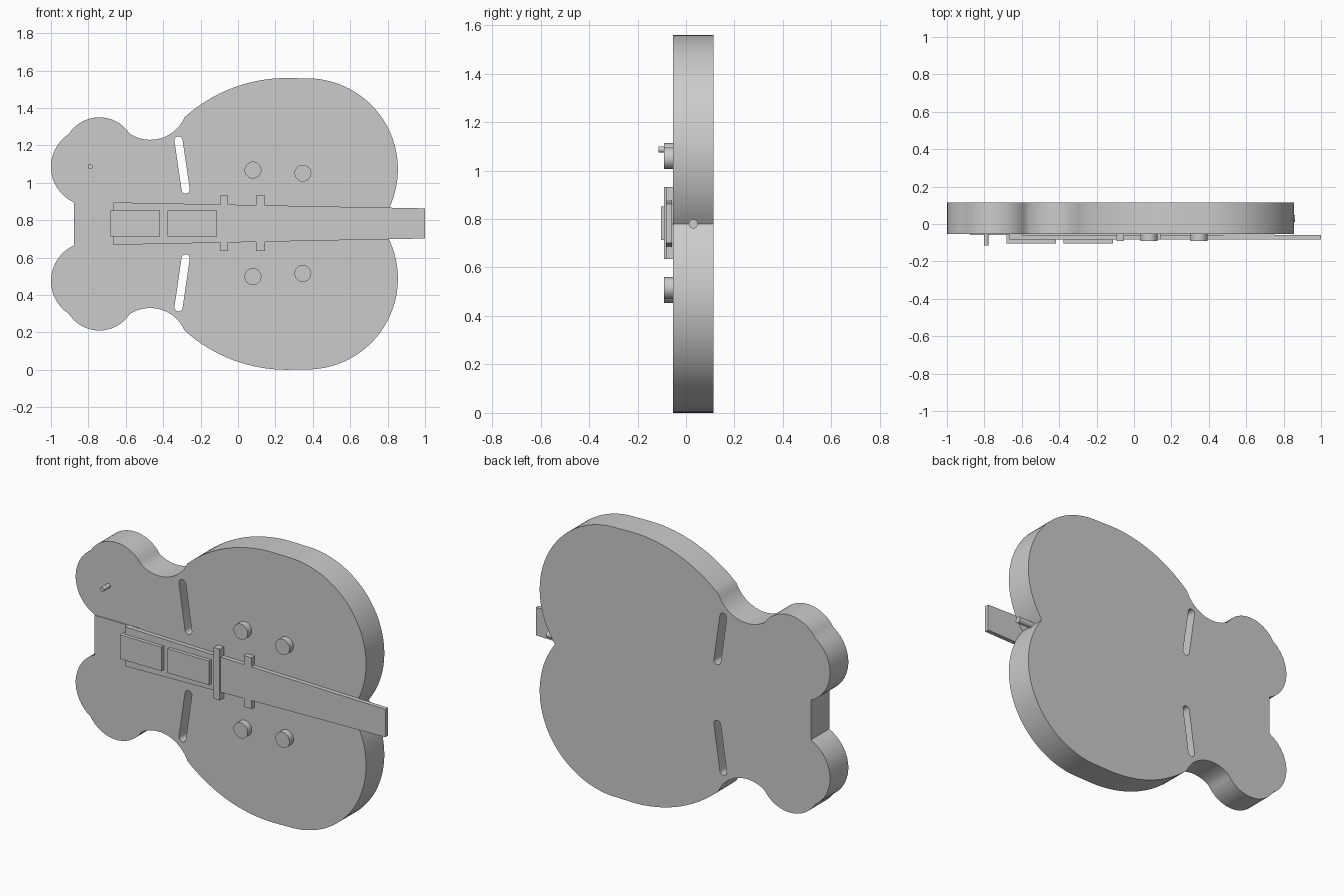
import bpy, bmesh, math
from mathutils import Vector

if "Cube" in bpy.data.objects:
    bpy.data.objects.remove(bpy.data.objects["Cube"], do_unlink=True)

MID = 0.78       # height of the centre line
FRONT, BACK = -0.053, 0.114

grey = bpy.data.materials.new("plain grey")
grey.use_nodes = True
grey.diffuse_color = (0.6, 0.6, 0.6, 1)
grey.node_tree.nodes["Principled BSDF"].inputs["Base Color"].default_value = (0.6, 0.6, 0.6, 1)


def arc(a, b, c, n):
    """Points on the circle through a, b and c, leaving out the last."""
    (ax, ay), (bx, by), (cx, cy) = a, b, c
    d = 2 * (ax * (by - cy) + bx * (cy - ay) + cx * (ay - by))
    sa, sb, sc = (x * x + y * y for x, y in (a, b, c))
    ox = (sa * (by - cy) + sb * (cy - ay) + sc * (ay - by)) / d
    oy = (sa * (cx - bx) + sb * (ax - cx) + sc * (bx - ax)) / d
    r = math.hypot(ax - ox, ay - oy)
    t0 = math.atan2(ay - oy, ax - ox)
    sweep = -((t0 - math.atan2(cy - oy, cx - ox)) % math.tau)
    if d > 0:
        sweep += math.tau
    return [(ox + r * math.cos(t0 + sweep * i / n), oy + r * math.sin(t0 + sweep * i / n))
            for i in range(n)]


def flip(points):
    return [(x, 2 * MID - z) for x, z in reversed(points)]


def plate(name, loops, front, back):
    """Extrude outlines in x and z; inner loops become holes."""
    curve = bpy.data.curves.new(name, 'CURVE')
    curve.dimensions = '2D'
    curve.fill_mode = 'BOTH'
    curve.extrude = (back - front) / 2
    for loop in loops:
        spline = curve.splines.new('POLY')
        spline.points.add(len(loop) - 1)
        for point, (x, z) in zip(spline.points, loop):
            point.co = (x, z, 0, 1)
        spline.use_cyclic_u = True
    obj = bpy.data.objects.new(name, curve)
    bpy.context.collection.objects.link(obj)
    obj.rotation_euler.x = math.pi / 2
    obj.location.y = (front + back) / 2
    bpy.ops.object.select_all(action='DESELECT')
    obj.select_set(True)
    bpy.context.view_layer.objects.active = obj
    bpy.ops.object.convert(target='MESH')
    obj = bpy.context.object
    bm = bmesh.new()
    bm.from_mesh(obj.data)
    bmesh.ops.remove_doubles(bm, verts=bm.verts, dist=0.0001)
    bmesh.ops.recalc_face_normals(bm, faces=bm.faces)
    bm.to_mesh(obj.data)
    bm.free()
    obj.data.materials.clear()
    obj.data.materials.append(grey)
    bpy.ops.object.shade_smooth_by_angle(angle=math.radians(30))
    return obj


def box(name, x0, x1, z0, z1, front, back):
    return plate(name, [[(x0, z0), (x1, z0), (x1, z1), (x0, z1)]], front, back)


def rod(name, start, end, radius, sides=32):
    start, end = Vector(start), Vector(end)
    axis = end - start
    bpy.ops.mesh.primitive_cylinder_add(
        vertices=sides, radius=radius, depth=axis.length, location=(start + end) / 2,
        rotation=axis.to_track_quat('Z', 'Y').to_euler())
    obj = bpy.context.object
    obj.name = name
    obj.data.materials.append(grey)
    bpy.ops.object.shade_smooth_by_angle(angle=math.radians(30))


# Body: upper half outline, mirrored, with two slanted sound slots
upper = (arc((-0.877, 0.895), (-1.0, 1.09), (-0.905, 1.26), 16)
         + arc((-0.905, 1.26), (-0.74, 1.35), (-0.58, 1.263), 16)
         + arc((-0.58, 1.263), (-0.457, 1.23), (-0.286, 1.35), 16)
         + arc((-0.286, 1.35), (0.06, 1.535), (0.26, 1.56), 16)
         + [(0.26, 1.56)]
         + arc((0.355, 1.558), (0.855, 1.07), (0.757, MID), 40))
outline = upper + [(0.757, MID)] + flip(upper)

top, low, r = Vector((-0.318, 1.226)), Vector((-0.28, 0.964)), 0.022
along = (top - low).normalized() * r
side = Vector((-along.y, along.x))
slot = [tuple(p) for p in
        arc(top + side, top + along, top - side, 10) + [top - side]
        + arc(low - side, low - along, low + side, 10) + [low + side]]
plate("body", [outline, slot, flip(slot)], FRONT, BACK)

# Neck: thin base strip and tapered fingerboard
box("neck_base", -0.877, 0.75, 0.70, 0.865, -0.058, FRONT)
box("neck_heel", -0.877, -0.6, 0.668, 0.895, -0.058, FRONT)
plate("fingerboard", [[(-0.665, 0.668), (1.0, 0.702), (1.0, 0.863), (-0.665, 0.895)]],
      -0.083, -0.058)

# Pickups and cross bars
for i, x in enumerate((-0.681, -0.377)):
    box(f"pickup_{i + 1}", x, x + 0.265, 0.713, 0.852, -0.104, -0.06)
box("bridge", -0.093, -0.053, 0.636, 0.932, -0.091, FRONT)
box("tailpiece", 0.096, 0.144, 0.636, 0.932, -0.083, FRONT)

# Control knobs, mirrored about the centre line
for label, s in (("upper", 1), ("lower", -1)):
    for i, (x, dz) in enumerate(((0.08, 0.285), (0.347, 0.268))):
        z = MID + 0.003 + s * dz
        rod(f"{label}_knob_{i + 1}", (x, FRONT, z), (x, -0.09, z), 0.045)

# Horn switch and end strap peg
rod("horn_switch", (-0.79, FRONT, 1.087), (-0.79, -0.114, 1.087), 0.013, 16)
rod("strap_peg", (0.74, 0.03, MID), (0.86, 0.03, MID), 0.019, 16)
